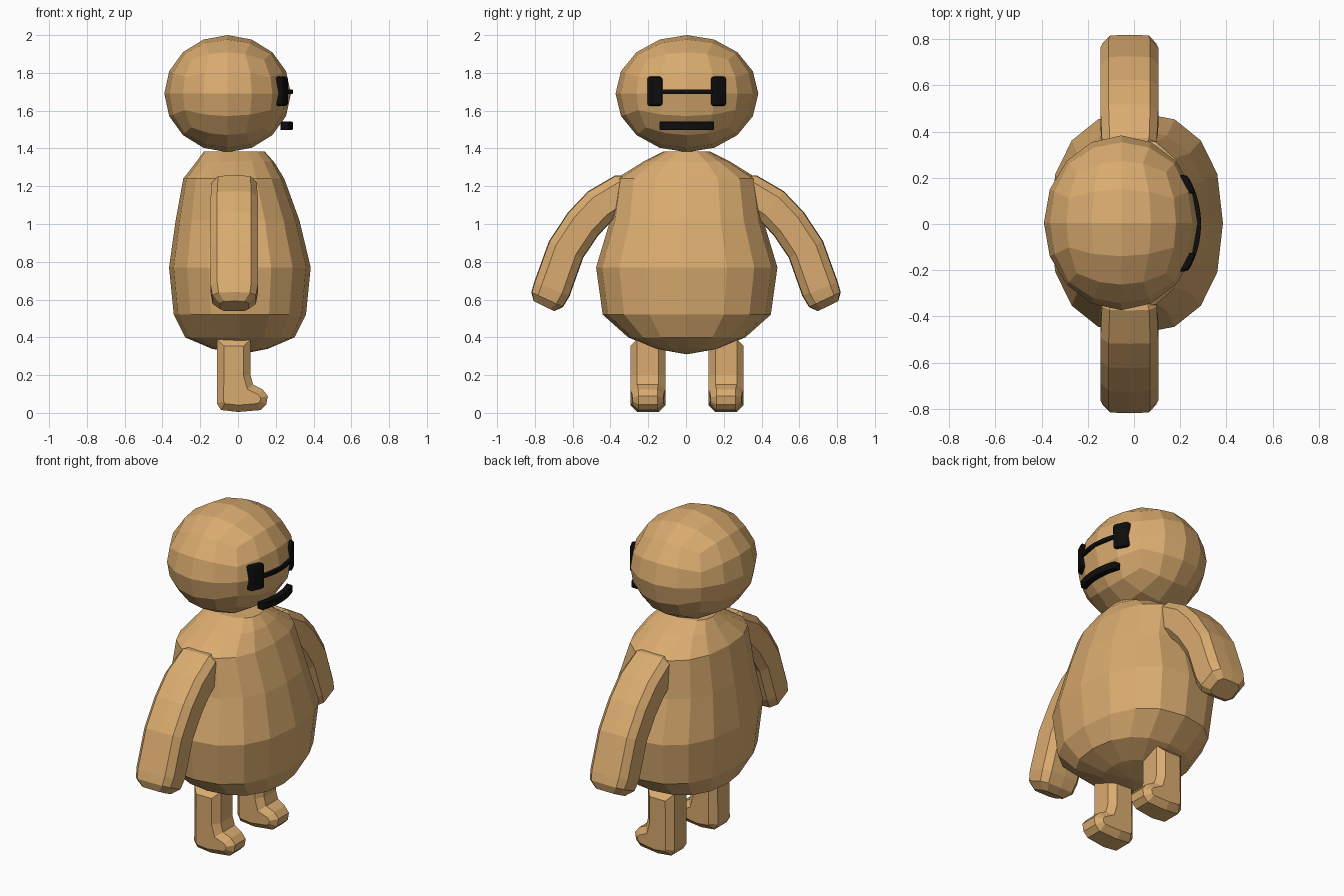
import bpy, bmesh, math
from mathutils import Vector

old = bpy.data.objects.get("Cube")
if old:
    bpy.data.objects.remove(old, do_unlink=True)


def material(name, color):
    m = bpy.data.materials.new(name)
    m.diffuse_color = (*color, 1)
    m.use_nodes = True
    bsdf = next(n for n in m.node_tree.nodes if n.type == 'BSDF_PRINCIPLED')
    bsdf.inputs["Base Color"].default_value = (*color, 1)
    return m


TAN = material("warm tan", (0.70, 0.41, 0.16))
BLACK = material("black", (0.004, 0.004, 0.004))


def finish(name, bm, mat):
    bmesh.ops.recalc_face_normals(bm, faces=bm.faces)
    mesh = bpy.data.meshes.new(name)
    bm.to_mesh(mesh)
    bm.free()
    mesh.materials.append(mat)
    ob = bpy.data.objects.new(name, mesh)
    bpy.context.collection.objects.link(ob)
    return ob


def loft(name, rings, mat):
    """Skin a list of equal point rings and close both ends."""
    bm = bmesh.new()
    loops = [[bm.verts.new(p) for p in ring] for ring in rings]
    n = len(loops[0])
    for a, b in zip(loops, loops[1:]):
        for i in range(n):
            j = (i + 1) % n
            bm.faces.new((a[i], a[j], b[j], b[i]))
    for end in (loops[0], loops[-1]):
        cap = bm.faces.new(end)
        if n > 4:
            bmesh.ops.poke(bm, faces=[cap])
    return finish(name, bm, mat)


# Head: a cube rounded into an ellipsoid
bm = bmesh.new()
bmesh.ops.create_cube(bm, size=2)
bmesh.ops.subdivide_edges(bm, edges=bm.edges[:], cuts=3, use_grid_fill=True)
for v in bm.verts:
    p = Vector([math.tan(c * math.pi / 4) for c in v.co]).normalized()
    v.co = (-0.055 + 0.335 * p.x, 0.005 + 0.378 * p.y, 1.69 + 0.31 * p.z)
finish("head", bm, TAN)


# Body: stacked squarish rings of (height, back, front, half width)
def body_ring(z, back, front, half):
    def squash(c):
        return math.copysign(abs(c) ** 0.85, c)
    mid, rx = (back + front) / 2, (front - back) / 2
    angles = [math.tau * i / 16 for i in range(16)]
    return [(mid + rx * squash(math.cos(a)), 0.004 + half * squash(math.sin(a)), z)
            for a in angles]


body = loft("body", [body_ring(*r) for r in (
    (0.34, -0.14, 0.16, 0.17), (0.40, -0.28, 0.30, 0.31),
    (0.52, -0.34, 0.36, 0.445), (0.77, -0.365, 0.385, 0.48),
    (1.02, -0.33, 0.325, 0.405), (1.24, -0.29, 0.245, 0.375),
    (1.33, -0.22, 0.19, 0.23), (1.385, -0.18, 0.14, 0.12))], TAN)
for v in body.data.vertices:          # lowest point of the belly
    if v.co.z < 0.345 and abs(v.co.y) < 0.01 and abs(v.co.x) < 0.05:
        v.co.z = 0.31


# Arms: rounded-square section swept along a bent path of (y, z, scale)
SECTION = [(1, 0.6), (0.72, 1), (0, 1.04), (-0.72, 1), (-1, 0.6),
           (-1, -0.6), (-0.72, -1), (0, -1.04), (0.72, -1), (1, -0.6)]
ARM = [(0.24, 1.19, 0.6), (0.335, 1.17, 0.95), (0.455, 1.095, 1), (0.545, 1.0, 1),
       (0.635, 0.865, 1), (0.71, 0.655, 1), (0.735, 0.60, 0.92), (0.752, 0.565, 0.6)]
for side, s in (("left", 1), ("right", -1)):
    rings = []
    for i, (y, z, k) in enumerate(ARM):
        a, b = ARM[max(i - 1, 0)], ARM[min(i + 1, len(ARM) - 1)]
        t = Vector((b[0] - a[0], b[1] - a[1])).normalized()
        rings.append([(-0.02 + 0.125 * k * u,
                       s * (y - t.y * 0.097 * k * w),
                       z + t.x * 0.097 * k * w) for u, w in SECTION])
    loft(side + "_arm", rings, TAN)

# Legs: side outline with foot, widened and bevelled round the rim
LEG = [(-0.11, 0.39), (-0.112, 0.05), (-0.09, 0.015), (0.0, 0.005), (0.12, 0.015),
       (0.15, 0.045), (0.158, 0.09), (0.13, 0.125), (0.08, 0.15), (0.066, 0.20), (0.066, 0.39)]
for side, s in (("left", 1), ("right", -1)):
    bm = bmesh.new()
    face = bm.faces.new([bm.verts.new((x, -0.093, z)) for x, z in LEG])
    side_faces = bmesh.ops.extrude_face_region(bm, geom=[face])["geom"]
    for v in side_faces:
        if isinstance(v, bmesh.types.BMVert):
            v.co.y = 0.093
    if not any(f for f in bm.faces if all(v.co.y < 0 for v in f.verts)):
        bm.faces.new([v for v in bm.verts if v.co.y < 0])
    rim = [e for e in bm.edges if e.verts[0].co.y * e.verts[1].co.y > 0]
    bmesh.ops.bevel(bm, geom=rim, offset=0.036, segments=1, affect='EDGES')
    for v in bm.verts:
        if v.co.x > 0.1:
            v.co.y *= 0.88
        v.co.y += 0.005 + s * 0.207
    finish(side + "_leg", bm, TAN)


# Face details: bars bent round the front of the head
def bent_bar(name, y0, y1, z0, z1, depth, steps, bevel):
    rings = []
    for i in range(steps + 1):
        y = y0 + (y1 - y0) * i / steps
        x = -0.055 + 0.345 * math.sqrt(1 - (y / 0.375) ** 2)
        rings.append([(x - depth, y, z0), (x, y, z0), (x, y, z1), (x - depth, y, z1)])
    ob = loft(name, rings, BLACK)
    mod = ob.modifiers.new("rounding", 'BEVEL')
    mod.width = bevel
    mod.segments = 2
    mod.limit_method = 'ANGLE'


bent_bar("right_eye", -0.205, -0.125, 1.625, 1.78, 0.045, 3, 0.014)
bent_bar("left_eye", 0.132, 0.212, 1.625, 1.78, 0.045, 3, 0.014)
bent_bar("eye_line", -0.14, 0.14, 1.688, 1.712, 0.022, 12, 0.004)
bent_bar("mouth", -0.14, 0.148, 1.497, 1.542, 0.04, 12, 0.005)
